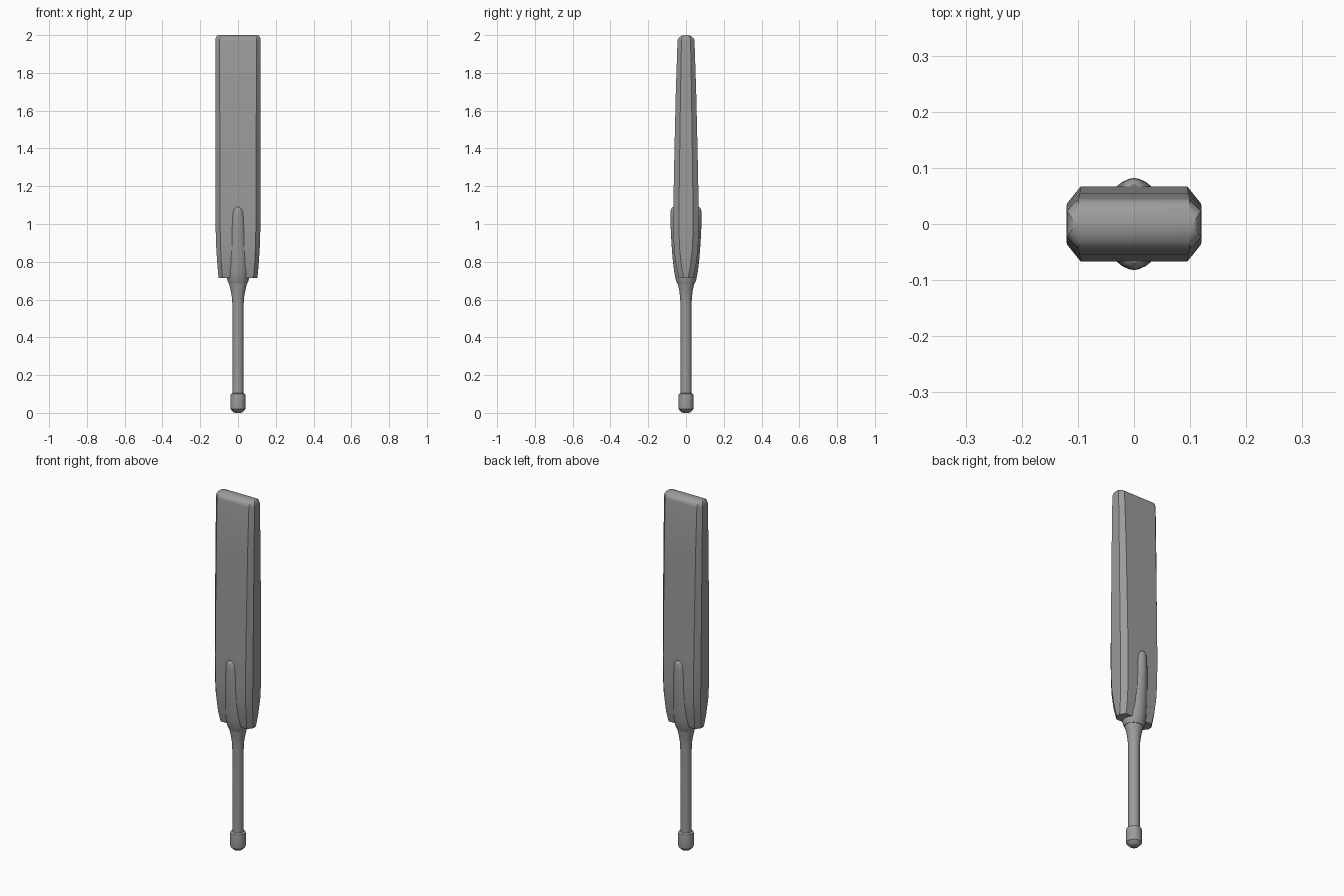
import bpy, bmesh, math

cube = bpy.data.objects.get("Cube")
if cube:
    bpy.data.objects.remove(cube, do_unlink=True)

grey = bpy.data.materials.new("plain_grey")
grey.use_nodes = True
GREY = (0.33, 0.33, 0.33, 1)
grey.diffuse_color = GREY
grey.node_tree.nodes["Principled BSDF"].inputs["Base Color"].default_value = GREY


def ellipse(rx, ry, sides=32):
    return [(rx * math.cos(2 * math.pi * i / sides),
             ry * math.sin(2 * math.pi * i / sides)) for i in range(sides)]


def chamfered(w, d, cw, cd):
    """Rectangle with half sizes w, d; its flats end at cw and cd."""
    quarter = [(w, cd), (cw, d)]
    half = quarter + [(-x, y) for x, y in reversed(quarter)]
    return half + [(-x, -y) for x, y in half]


def loft(name, sections, angle):
    """Join a stack of (z, outline) sections and cap both ends."""
    bm = bmesh.new()
    rings = [[bm.verts.new((x, y, z)) for x, y in pts] for z, pts in sections]
    for a, b in zip(rings, rings[1:]):
        n = len(a)
        for i in range(n):
            j = (i + 1) % n
            bm.faces.new((a[i], a[j], b[j], b[i]))
    bm.faces.new(rings[0][::-1])
    bm.faces.new(rings[-1])
    bmesh.ops.recalc_face_normals(bm, faces=bm.faces)
    mesh = bpy.data.meshes.new(name)
    bm.to_mesh(mesh)
    bm.free()
    obj = bpy.data.objects.new(name, mesh)
    bpy.context.collection.objects.link(obj)
    mesh.materials.append(grey)
    bpy.ops.object.select_all(action='DESELECT')
    obj.select_set(True)
    bpy.context.view_layer.objects.active = obj
    bpy.ops.object.shade_smooth_by_angle(angle=math.radians(angle))
    return obj


# Blade: half width, half depth, and ends of the flats by height
blade = [(0.715, 0.103, 0.038, 0.082, 0.012), (0.78, 0.109, 0.053, 0.088, 0.024),
         (0.87, 0.115, 0.064, 0.092, 0.034), (0.96, 0.118, 0.067, 0.094, 0.037),
         (1.1, 0.119, 0.067, 0.095, 0.037), (1.4, 0.12, 0.061, 0.096, 0.033),
         (1.7, 0.12, 0.054, 0.097, 0.029), (1.97, 0.12, 0.045, 0.099, 0.024)]
sections = [(z, chamfered(*size)) for z, *size in blade]
# Rounded tip
for i in range(1, 7):
    t = math.radians(14 * i)
    c, s = math.cos(t), math.sin(t)
    sections.append((1.97 + 0.03 * s,
                     chamfered(0.104 + 0.016 * c, 0.045 * c, 0.099, 0.024 * c)))
loft("blade", sections, 20)

# Handle with a flared shoulder and a spliced tongue that swells out of the blade
handle = [(0.09, 0.029, 0.029), (0.56, 0.029, 0.029), (0.61, 0.032, 0.031),
          (0.65, 0.039, 0.036), (0.685, 0.048, 0.043), (0.72, 0.058, 0.045)]
loft("handle", [(z, ellipse(rx, ry)) for z, rx, ry in handle], 30)

tongue = [(0.685, 0.05, 0.046), (0.70, 0.056, 0.053), (0.75, 0.063, 0.063),
          (0.82, 0.064, 0.071), (0.90, 0.061, 0.077), (0.98, 0.055, 0.081),
          (1.04, 0.050, 0.082), (1.07, 0.043, 0.081), (1.083, 0.034, 0.077),
          (1.09, 0.02, 0.07)]
loft("tongue", [(z, ellipse(rx, ry)) for z, rx, ry in tongue], 40)

# Grip end
knob = [(0.0, 0.015), (0.004, 0.024), (0.02, 0.039), (0.03, 0.04),
        (0.09, 0.04), (0.10, 0.038), (0.105, 0.029)]
loft("grip_end", [(z, ellipse(r, r)) for z, r in knob], 30)
